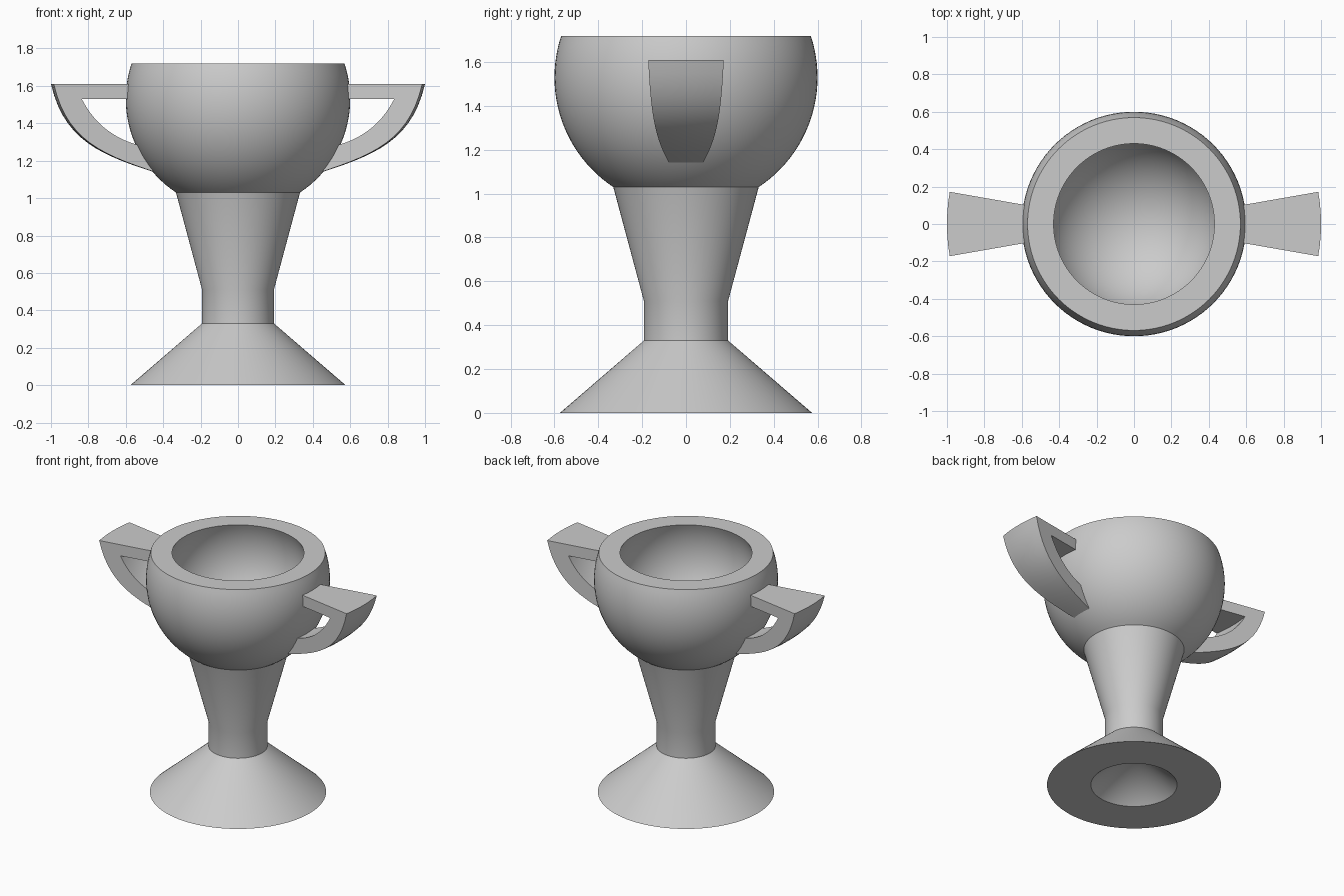
import bpy
import bmesh
from math import cos, sin, pi, radians, asin, sqrt
from mathutils import Vector

if "Cube" in bpy.data.objects:
    bpy.data.objects.remove(bpy.data.objects["Cube"])

# Single plain grey
GREY = (0.6, 0.6, 0.6, 1)
grey = bpy.data.materials.new("plain grey")
grey.use_nodes = True
grey.diffuse_color = GREY
grey.node_tree.nodes["Principled BSDF"].inputs["Base Color"].default_value = GREY


def sweep(name, profile, start=0, end=2 * pi, steps=96, solid=False):
    """Turn an (r, z) profile about z; a solid has a closed profile and end caps."""
    bm = bmesh.new()
    rings = []
    for i in range(steps + 1):
        a = start + (end - start) * i / steps
        rings.append([bm.verts.new((r * cos(a), r * sin(a), z)) for r, z in profile])
    count = len(profile)
    for ring, following in zip(rings, rings[1:]):
        for j in range(count if solid else count - 1):
            k = (j + 1) % count
            bm.faces.new((ring[j], following[j], following[k], ring[k]))
    if solid:
        bm.faces.new(rings[0])
        bm.faces.new(rings[-1])
        bmesh.ops.recalc_face_normals(bm, faces=bm.faces)
    bmesh.ops.remove_doubles(bm, verts=bm.verts, dist=0.0001)
    mesh = bpy.data.meshes.new(name)
    bm.to_mesh(mesh)
    bm.free()
    mesh.materials.append(grey)
    obj = bpy.data.objects.new(name, mesh)
    bpy.context.collection.objects.link(obj)
    bpy.ops.object.select_all(action="DESELECT")
    obj.select_set(True)
    bpy.context.view_layer.objects.active = obj
    bpy.ops.object.shade_smooth_by_angle(angle=radians(30))
    return obj


def arc(radius, centre, start, end, steps):
    """Points on a circle in the (r, z) plane."""
    angles = [start + (end - start) * i / steps for i in range(steps + 1)]
    return [(max(radius * cos(a), 0), centre + radius * sin(a)) for a in angles]


def bezier(a, b, c, d, steps=14):
    a, b, c, d = map(Vector, (a, b, c, d))
    ts = [i / steps for i in range(steps + 1)]
    return [tuple(a * (1 - t) ** 3 + b * 3 * t * (1 - t) ** 2
                  + c * 3 * t * t * (1 - t) + d * t ** 3) for t in ts]


NECK = 0.192
BOWL_Z, BOWL_R, HOLLOW_R = 1.53, 0.6, 0.47
RIM_Z, STEM_TOP = 1.72, 1.03

# Flared base with a conical hollow underneath
sweep("base", [(0, 0.25), (0.285, 0), (0.575, 0), (NECK, 0.33)])

# Stem: straight neck, then widening to the bowl
stem_r = sqrt(BOWL_R ** 2 - (BOWL_Z - STEM_TOP) ** 2)
sweep("stem", [(NECK, 0.33), (NECK, 0.51), (stem_r, STEM_TOP)])

# Bowl: outer sphere, flat rim, inner hollow
outer = arc(BOWL_R, BOWL_Z, asin((STEM_TOP - BOWL_Z) / BOWL_R),
            asin((RIM_Z - BOWL_Z) / BOWL_R), 24)
inner = arc(HOLLOW_R, BOWL_Z, asin((RIM_Z - BOWL_Z) / HOLLOW_R), -pi / 2, 30)
sweep("bowl", outer + inner)

# Handles: a curved loop swept through a narrow wedge on each side
loop = [(0.55, 1.61)]
loop += bezier((1, 1.61), (0.93, 1.31), (0.74, 1.23), (0.42, 1.13))
loop += bezier((0.53, 1.28), (0.68, 1.32), (0.78, 1.40), (0.848, 1.53))
loop += [(0.55, 1.53)]
half = radians(9.9)
for name, middle in (("left_handle", 0), ("right_handle", pi)):
    sweep(name, loop, middle - half, middle + half, 6, solid=True)
